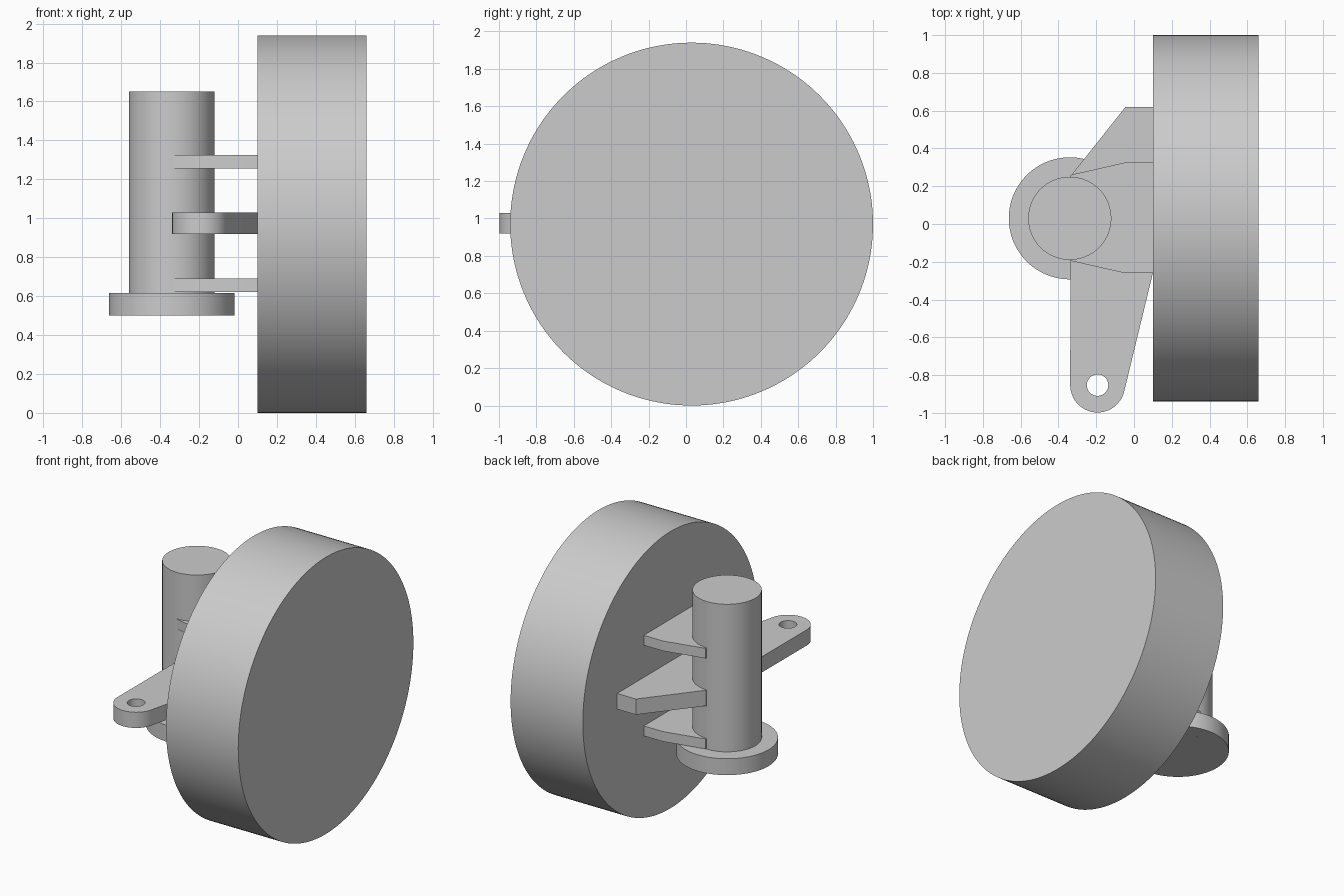
import bpy
from math import cos, sin, radians, pi

cube = bpy.data.objects.get("Cube")
if cube:
    bpy.data.objects.remove(cube, do_unlink=True)

gray = bpy.data.materials.new("plain gray")
gray.use_nodes = True
gray.diffuse_color = (0.6, 0.6, 0.6, 1)
gray.node_tree.nodes["Principled BSDF"].inputs["Base Color"].default_value = (0.6, 0.6, 0.6, 1)


def finish(obj, name):
    obj.name = name
    obj.data.materials.clear()
    obj.data.materials.append(gray)
    bpy.ops.object.select_all(action='DESELECT')
    obj.select_set(True)
    bpy.context.view_layer.objects.active = obj
    bpy.ops.object.shade_smooth_by_angle(angle=radians(30))


def cylinder(name, center, radius, depth, rotation=(0, 0, 0), sides=96):
    bpy.ops.mesh.primitive_cylinder_add(vertices=sides, radius=radius, depth=depth,
                                        location=center, rotation=rotation)
    finish(bpy.context.object, name)


def arc(center, radius, start, end, steps):
    angles = [radians(start + (end - start) * i / steps) for i in range(steps + 1)]
    return [(center[0] + radius * cos(a), center[1] + radius * sin(a)) for a in angles]


def plate(name, loops, bottom, top):
    """Extrude a flat outline, with any further loops cut as holes."""
    curve = bpy.data.curves.new(name, 'CURVE')
    curve.dimensions = '2D'
    curve.fill_mode = 'BOTH'
    curve.extrude = (top - bottom) / 2
    for loop in loops:
        spline = curve.splines.new('POLY')
        spline.points.add(len(loop) - 1)
        spline.use_cyclic_u = True
        for point, (x, y) in zip(spline.points, loop):
            point.co = (x, y, 0, 1)
    obj = bpy.data.objects.new(name, curve)
    bpy.context.collection.objects.link(obj)
    obj.location.z = (top + bottom) / 2
    bpy.ops.object.select_all(action='DESELECT')
    obj.select_set(True)
    bpy.context.view_layer.objects.active = obj
    bpy.ops.object.convert(target='MESH')
    finish(bpy.context.object, name)


# Large disc lying on its side
cylinder("wheel_disc", (0.38, 0.03, 0.97), 0.97, 0.56, (0, pi / 2, 0), 160)

# Upright pin with its foot flange
cylinder("pin", (-0.34, 0.03, 1.075), 0.22, 1.15)
cylinder("pin_flange", (-0.34, 0.03, 0.558), 0.323, 0.115)

# Thin brackets joining the pin to the disc
bracket = [(0.11, 0.325), (-0.05, 0.325), (-0.335, 0.26),
           (-0.335, -0.195), (-0.05, -0.26), (0.11, -0.26)]
plate("lower_bracket", [bracket], 0.62, 0.69)
plate("upper_bracket", [bracket], 1.255, 1.325)

# Steering arm with a rounded, drilled end
eye = (-0.193, -0.853)
arm = [(0.11, 0.62), (-0.045, 0.62), (-0.335, 0.255)]
arm += arc(eye, 0.145, 180, 346, 24) + [(0.10, -0.26), (0.11, -0.26)]
plate("steering_arm", [arm, arc(eye, 0.057, 0, 348.75, 31)], 0.92, 1.03)
